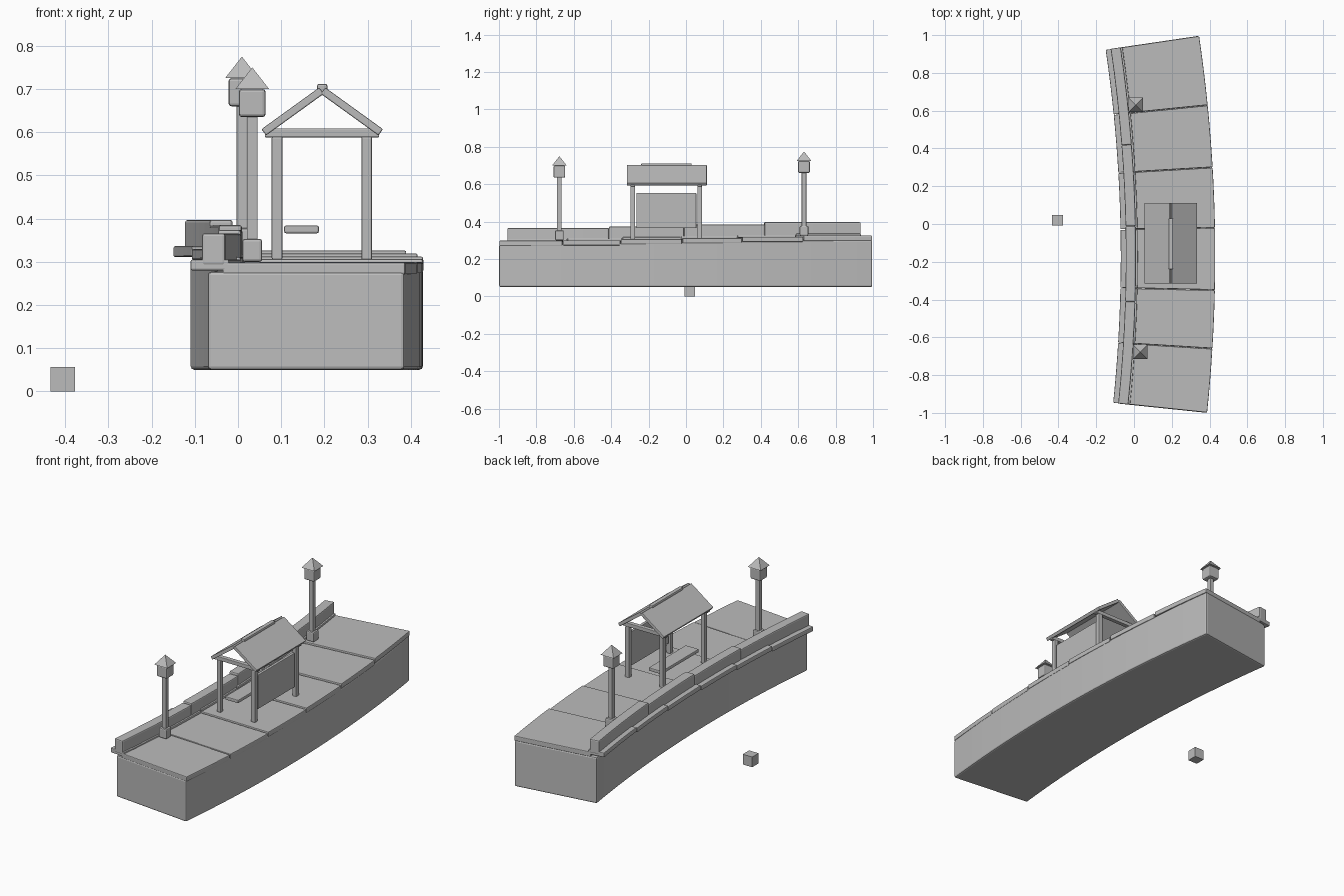
import bpy, bmesh, math
from mathutils import Vector, Matrix

if "Cube" in bpy.data.objects:
    bpy.data.objects.remove(bpy.data.objects["Cube"])

stone = bpy.data.materials.new("plain grey")
stone.diffuse_color = (0.5, 0.5, 0.5, 1)
stone.use_nodes = True
stone.node_tree.nodes["Principled BSDF"].inputs["Base Color"].default_value = stone.diffuse_color

R0, XC, YC = 7.57, -7.57, -0.17          # arc that every curved part follows
A0, A1 = -0.1039, 0.1463                 # its end angles


def finish(name, bm, bevel):
    bmesh.ops.recalc_face_normals(bm, faces=bm.faces)
    me = bpy.data.meshes.new(name)
    bm.to_mesh(me)
    bm.free()
    me.materials.append(stone)
    ob = bpy.data.objects.new(name, me)
    bpy.context.collection.objects.link(ob)
    if bevel:
        m = ob.modifiers.new("soft edges", 'BEVEL')
        m.width, m.segments, m.limit_method = bevel, 2, 'ANGLE'
        m.angle_limit = math.radians(35)
    return ob


def box(name, x, y, z, bevel=0.004, tilt=0):
    """Box given by (min, max) on each axis, tilted about y at its centre."""
    bm = bmesh.new()
    size = [b - a for a, b in (x, y, z)]
    mid = Vector([(a + b) / 2 for a, b in (x, y, z)])
    bmesh.ops.create_cube(bm, size=1, matrix=Matrix.Translation(mid)
                          @ Matrix.Rotation(tilt, 4, 'Y') @ Matrix.Diagonal((*size, 1)))
    return finish(name, bm, bevel)


def arc_block(name, u, a, zb, zt, bevel, steps=4):
    """Curved bar: u = radial range, a = angle range, zb / zt = start and end heights."""
    bm = bmesh.new()
    prev = None
    for i in range(steps + 1):
        t = i / steps
        ang = a[0] + (a[1] - a[0]) * t
        lo, hi = zb[0] + (zb[1] - zb[0]) * t, zt[0] + (zt[1] - zt[0]) * t
        ring = [bm.verts.new((XC + (R0 + r) * math.cos(ang), YC + (R0 + r) * math.sin(ang), z))
                for r, z in ((u[0], lo), (u[1], lo), (u[1], hi), (u[0], hi))]
        if prev:
            for k in range(4):
                bm.faces.new((prev[k], prev[(k + 1) % 4], ring[(k + 1) % 4], ring[k]))
        if i in (0, steps):
            bm.faces.new(ring)
        prev = ring
    return finish(name, bm, bevel)


# curved base
arc_block("platform_base", (-0.03, 0.428), (A0, A1), (0.05, 0.05), (0.277, 0.303), 0.008, 24)

# paving slabs and edge ledge, stepping up towards the back
breaks = [A0] + [(y + 0.17) / 8 for y in (-0.66, -0.35, -0.02, 0.30, 0.63)] + [A1]
tops = [0.298, 0.300, 0.306, 0.312, 0.319, 0.326]
for i, top in enumerate(tops):
    span = (breaks[i] + 0.0002, breaks[i + 1] - 0.0002)
    arc_block(f"paving_slab_{i + 1}", (0.005, 0.43), span, (top - 0.027,) * 2, (top,) * 2, 0.004)
    led = 0.305 + 0.0062 * i
    arc_block(f"edge_ledge_{i + 1}", (-0.07, 0.02), span, (led - 0.025,) * 2, (led,) * 2, 0.004)

# parapet blocks on the ledge
pb = [A0, -0.032, 0.021, 0.078, A1]
for i, top in enumerate((0.366, 0.374, 0.385, 0.397)):
    arc_block(f"parapet_{i + 1}", (-0.043, 0.011), (pb[i], pb[i + 1]),
              (top - 0.075,) * 2, (top,) * 2, 0.006)

# lamps
for n, (x, y, z) in {"front": (0.033, -0.677, 0.30), "back": (0.009, 0.631, 0.325)}.items():
    def part(name, h, z0, z1, bev):
        box(f"{n}_lamp_{name}", (x - h, x + h), (y - h, y + h), (z + z0, z + z1), bev)
    part("foot", 0.023, 0, 0.053, 0.006)
    part("post", 0.0125, 0.05, 0.34, 0.003)
    part("lantern", 0.031, 0.335, 0.40, 0.007)
    bm = bmesh.new()
    bmesh.ops.create_cone(bm, cap_ends=True, segments=4, radius1=0.039 * math.sqrt(2), radius2=0,
                          depth=0.05, matrix=Matrix.Translation((x, y, z + 0.425))
                          @ Matrix.Rotation(math.pi / 4, 4, 'Z'))
    finish(f"{n}_lamp_cap", bm, 0)

# shelter posts and tie beams
for yn, y in (("front", -0.285), ("back", 0.073)):
    for xn, x in (("left", 0.0905), ("right", 0.298)):
        box(f"shelter_post_{yn}_{xn}", (x - 0.0125, x + 0.0125), (y - 0.0125, y + 0.0125),
            (0.305, 0.59), 0.004)
    box(f"shelter_beam_{yn}", (0.062, 0.327), (y - 0.012, y + 0.012), (0.588, 0.609), 0.003)

# shelter roof
pitch, length = math.atan2(0.096, 0.133), 0.165
for side, s in (("left", -1), ("right", 1)):
    cx, cz = 0.195 + s * 0.0685, 0.648
    box(f"shelter_roof_{side}", (cx - length / 2, cx + length / 2), (-0.316, 0.111),
        (cz - 0.009, cz + 0.009), 0.003, s * pitch)
box("roof_ridge", (0.183, 0.207), (-0.24, 0.03), (0.69, 0.712), 0.005)

# bench and back panel
box("bench_seat", (0.107, 0.187), (-0.265, 0.057), (0.366, 0.384), 0.004)
box("shelter_panel", (0.290, 0.306), (-0.265, 0.055), (0.366, 0.553), 0.003)

# loose block beside the platform
box("loose_block", (-0.434, -0.377), (-0.008, 0.047), (0, 0.056), 0)
